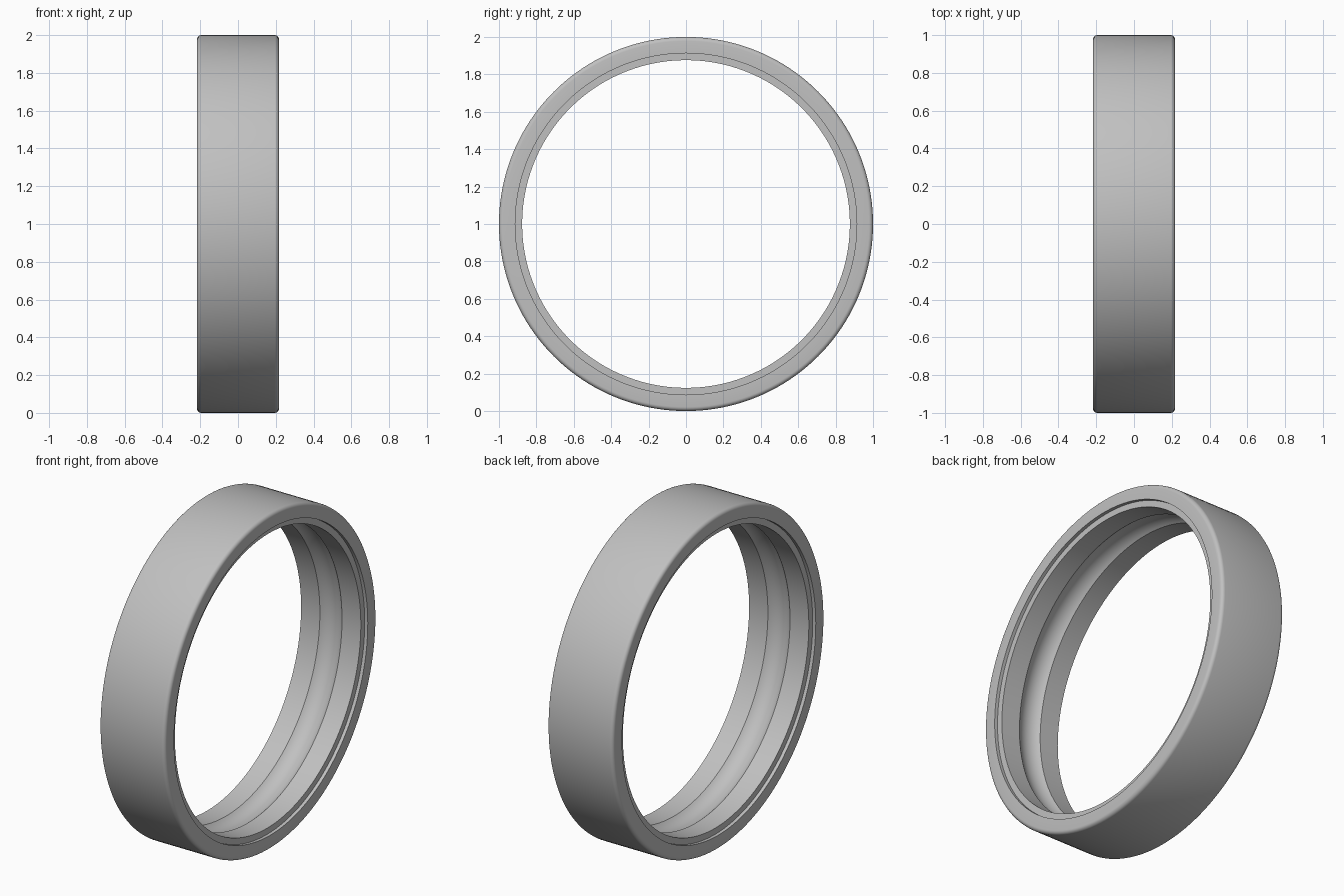
import bpy, bmesh
from math import sin, cos, pi, asin, radians
from mathutils import Vector

cube = bpy.data.objects.get("Cube")
if cube:
    bpy.data.objects.remove(cube, do_unlink=True)

HALF_WIDTH = 0.217
OUTER, LAND, SEAT = 1.0, 0.876, 0.913
SEAT_DEPTH = 0.02
FILLET = 0.022
GROOVE_HALF, GROOVE_DEPTH = 0.073, 0.028
SEGMENTS = 160

steel = bpy.data.materials.new("brushed_steel_grey")
steel.use_nodes = True
colour = (0.53, 0.53, 0.53, 1)
steel.diffuse_color = colour
steel.node_tree.nodes["Principled BSDF"].inputs["Base Color"].default_value = colour


def arc(cx, cr, radius, start, end, steps):
    """Points (x, r) along an arc in the ring's cross-section."""
    angles = [start + (end - start) * i / steps for i in range(steps + 1)]
    return [(cx + radius * cos(a), cr + radius * sin(a)) for a in angles]


# Ball groove arc, running from +x to -x through its deepest point
ball_radius = (GROOVE_HALF**2 + GROOVE_DEPTH**2) / (2 * GROOVE_DEPTH)
ball_centre = LAND + GROOVE_DEPTH - ball_radius
spread = asin(GROOVE_HALF / ball_radius)
groove = arc(0, ball_centre, ball_radius, pi / 2 - spread, pi / 2 + spread, 14)

# Right half of the section: outer fillet, flat rim, shallow seat, inner land
half = arc(HALF_WIDTH - FILLET, OUTER - FILLET, FILLET, pi / 2, 0, 5)
half += [(HALF_WIDTH, SEAT),
         (HALF_WIDTH - SEAT_DEPTH, SEAT),
         (HALF_WIDTH - SEAT_DEPTH, LAND)]
mirrored = [(-x, r) for x, r in reversed(half)]
profile = half + groove + mirrored

# Revolve the closed section around the x axis
bm = bmesh.new()
verts = [bm.verts.new((x, 0, r)) for x, r in profile]
edges = [bm.edges.new((verts[i - 1], verts[i])) for i in range(len(verts))]
bmesh.ops.spin(bm, geom=verts + edges, cent=Vector(), axis=Vector((1, 0, 0)),
               angle=2 * pi, steps=SEGMENTS, use_merge=True)
bmesh.ops.remove_doubles(bm, verts=bm.verts[:], dist=0.0001)
bmesh.ops.recalc_face_normals(bm, faces=bm.faces[:])
bmesh.ops.translate(bm, verts=bm.verts[:], vec=(0, 0, OUTER))

mesh = bpy.data.meshes.new("bearing_outer_ring")
bm.to_mesh(mesh)
bm.free()
mesh.materials.append(steel)
ring = bpy.data.objects.new("bearing_outer_ring", mesh)
bpy.context.collection.objects.link(ring)

# Smooth curves with crisp seat and groove edges
bpy.ops.object.select_all(action='DESELECT')
ring.select_set(True)
bpy.context.view_layer.objects.active = ring
bpy.ops.object.shade_smooth_by_angle(angle=radians(30))
